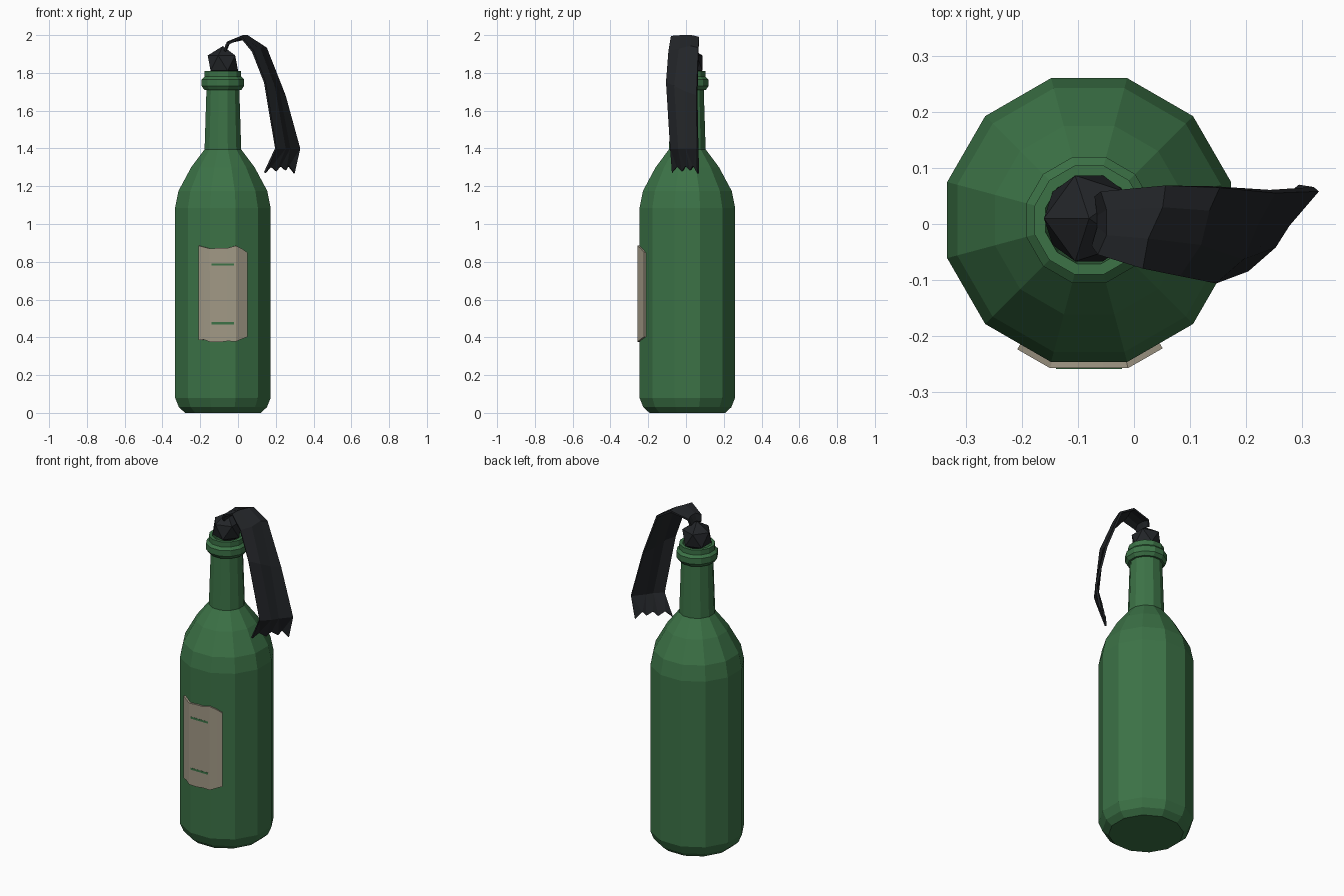
import bpy, bmesh
from math import cos, sin, pi, radians
from mathutils import Matrix

if "Cube" in bpy.data.objects:
    bpy.data.objects.remove(bpy.data.objects["Cube"])

CX, CY = -0.08, 0.007


def material(name, rgb):
    m = bpy.data.materials.new(name)
    m.diffuse_color = (*rgb, 1)
    m.use_nodes = True
    m.node_tree.nodes["Principled BSDF"].inputs["Base Color"].default_value = m.diffuse_color
    return m


GREEN = material("green_glass", (0.045, 0.17, 0.062))
CLOTH = material("dark_cloth", (0.016, 0.018, 0.021))
PAPER = material("old_paper", (0.36, 0.32, 0.24))


def make(name, bm, mat, thickness=0, offset=0):
    bmesh.ops.recalc_face_normals(bm, faces=bm.faces)
    me = bpy.data.meshes.new(name)
    bm.to_mesh(me)
    bm.free()
    me.materials.append(mat)
    ob = bpy.data.objects.new(name, me)
    bpy.context.collection.objects.link(ob)
    if thickness:
        mod = ob.modifiers.new("thickness", "SOLIDIFY")
        mod.thickness, mod.offset = thickness, offset
    return ob


def grid(rows):
    bm = bmesh.new()
    vs = [[bm.verts.new(p) for p in row] for row in rows]
    for a, b in zip(vs, vs[1:]):
        for i in range(len(a) - 1):
            bm.faces.new((a[i], a[i + 1], b[i + 1], b[i]))
    return bm


# Bottle: 12-sided lathe, profile given as (flat-to-centre distance, z)
profile = [(0.20, 0), (0.233, 0.03), (0.253, 0.08), (0.253, 1.085),
           (0.235, 1.175), (0.168, 1.30), (0.097, 1.395), (0.087, 1.71),
           (0.098, 1.71), (0.112, 1.73), (0.112, 1.765), (0.097, 1.78),
           (0.097, 1.81), (0.078, 1.81), (0.072, 1.72)]
bm = bmesh.new()
rings = []
for r, z in profile:
    R = r / cos(pi / 12)
    rings.append([bm.verts.new((CX + R * cos(pi / 12 + k * pi / 6),
                                CY + R * sin(pi / 12 + k * pi / 6), z)) for k in range(12)])
for a, b in zip(rings, rings[1:]):
    for k in range(12):
        n = (k + 1) % 12
        bm.faces.new((a[k], a[n], b[n], b[k]))
bm.faces.new(rings[0])
bm.faces.new(rings[-1])
make("bottle", bm, GREEN)


# Label: ragged paper wrapped over three front facets
def label_y(x):
    return -0.251 + max(0, abs(x - CX) - 0.068) * 0.577


xs = [-0.205, -0.178, -0.148, -0.10, -0.055, -0.012, 0.02, 0.048]
tops = [0.885, 0.878, 0.87, 0.873, 0.873, 0.885, 0.868, 0.848]
bottoms = [0.385, 0.388, 0.376, 0.374, 0.38, 0.378, 0.392, 0.403]
rows = [[(x, label_y(x), b + (t - b) * f) for x, t, b in zip(xs, tops, bottoms)]
        for f in (0, 1)]
make("label", grid(rows), PAPER, 0.012)

# Two thin rules on the label
for i, z in enumerate((0.475, 0.785)):
    bm = bmesh.new()
    bmesh.ops.create_cube(bm, size=1, matrix=Matrix.Translation((CX, -0.254, z))
                          @ Matrix.Diagonal((0.118, 0.008, 0.012, 1)))
    make(f"label_rule_{i + 1}", bm, GREEN)

# Cloth plug in the mouth
bm = bmesh.new()
bmesh.ops.create_icosphere(bm, subdivisions=1, radius=0.09,
                           matrix=Matrix.Translation((CX, 0.01, 1.852))
                           @ Matrix.Rotation(radians(36), 4, 'Z'))
make("cloth_plug", bm, CLOTH)

# Hanging cloth strip: cross-sections from near edge to far edge
strip = [
    [(-0.07, -0.04, 1.915), (-0.06, -0.005, 1.93), (-0.06, 0.015, 1.93), (-0.065, 0.05, 1.925)],
    [(-0.06, -0.055, 1.95), (-0.045, -0.02, 1.965), (-0.045, 0.025, 1.965), (-0.055, 0.058, 1.96)],
    [(0.015, -0.078, 1.99), (0.025, -0.025, 1.994), (0.05, 0.03, 1.994), (0.055, 0.068, 1.985)],
    [(0.078, -0.09, 1.915), (0.115, -0.035, 1.925), (0.13, 0.025, 1.94), (0.148, 0.066, 1.93)],
    [(0.142, -0.102, 1.75), (0.19, -0.06, 1.73), (0.215, 0.0, 1.70), (0.247, 0.058, 1.68)],
    [(0.20, -0.08, 1.40), (0.248, -0.038, 1.40), (0.272, 0.0, 1.40), (0.325, 0.062, 1.40)],
]
tail = [(0.142, -0.072, 1.272), (0.172, -0.045, 1.305), (0.20, -0.018, 1.28),
        (0.222, 0.0, 1.308), (0.25, 0.025, 1.285), (0.266, 0.04, 1.31), (0.297, 0.065, 1.268)]
bm = grid(strip)
bm.verts.ensure_lookup_table()
last = list(bm.verts)[-4:]
tv = [bm.verts.new(p) for p in tail]
for i in range(3):
    a, b, c = tv[2 * i:2 * i + 3]
    for tri in ((last[i], a, b), (last[i], b, last[i + 1]), (last[i + 1], b, c)):
        bm.faces.new(tri)
make("cloth_strip", bm, CLOTH, 0.012)
